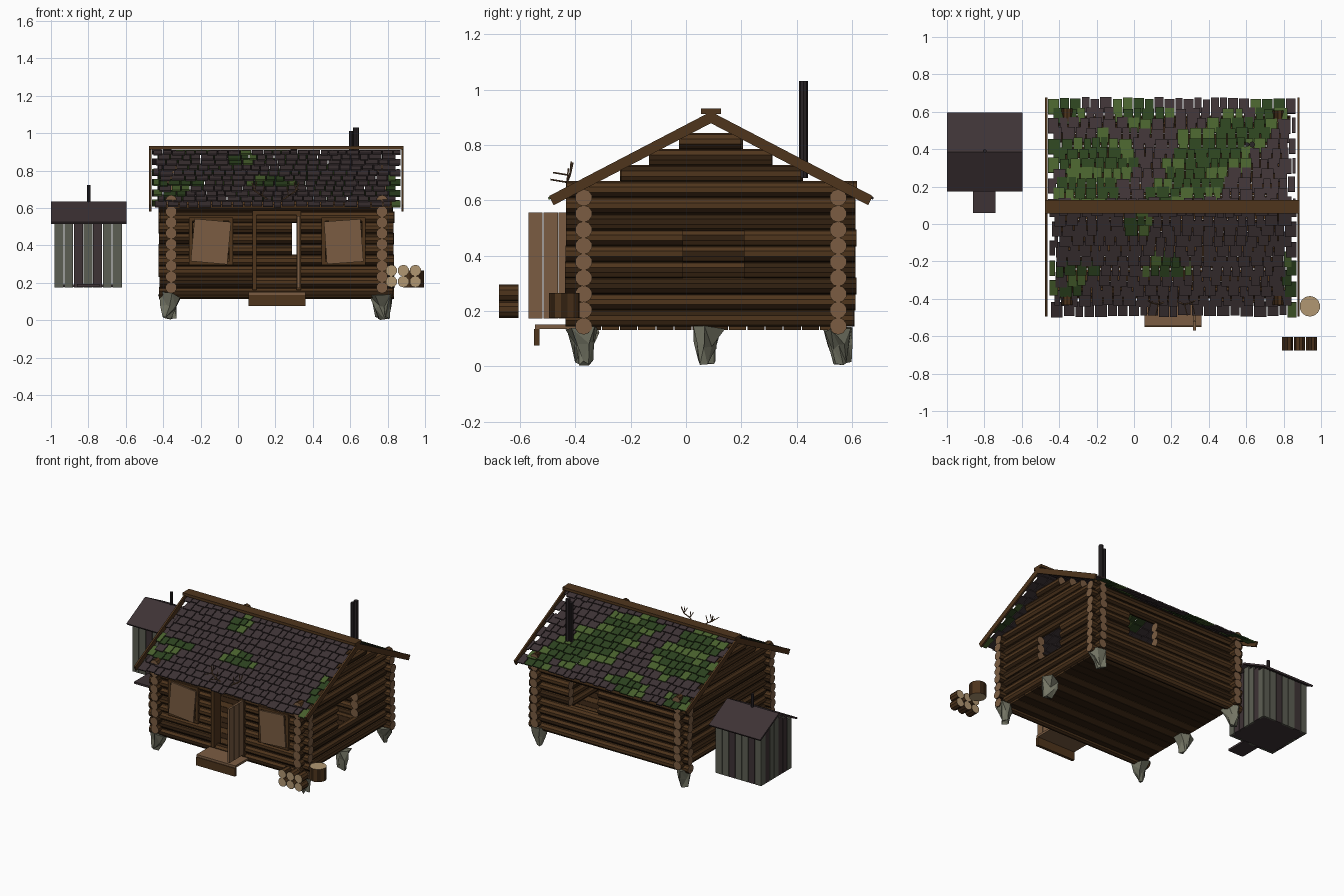
import bpy, bmesh, random
from math import pi, atan2
from mathutils import Matrix, Vector

random.seed(7)
if "Cube" in bpy.data.objects:
    bpy.data.objects.remove(bpy.data.objects["Cube"], do_unlink=True)

COLOURS = {
    "log_brown": (80, 56, 34), "bark_dark": (54, 38, 24), "plank_tan": (122, 93, 68),
    "cut_wood": (176, 150, 114), "shingle_grey": (64, 54, 56), "moss_dark": (48, 68, 36),
    "moss_light": (74, 97, 49), "stone": (116, 117, 101), "weathered_board": (93, 95, 84),
    "iron_dark": (46, 41, 43),
}
MATS = {}
for name, rgb in COLOURS.items():
    m = bpy.data.materials.new(name)
    m.use_nodes = True
    col = [(c / 255) ** 2.2 for c in rgb] + [1]
    m.diffuse_color = col
    bsdf = m.node_tree.nodes["Principled BSDF"]
    bsdf.inputs["Base Color"].default_value = col
    bsdf.inputs["Roughness"].default_value = 0.9
    MATS[name] = m


class Part:
    """Collects simple solids into one named mesh object."""
    def __init__(self, name, *mats):
        self.name, self.mats, self.bm = name, list(mats), bmesh.new()

    def paint(self, verts, rule):
        for f in {f for v in verts for f in v.link_faces}:
            f.material_index = self.mats.index(rule(f))

    def box(self, x, y, z, mat=None, frame=Matrix()):
        mid = Vector([(a + b) / 2 for a, b in (x, y, z)])
        size = [abs(b - a) for a, b in (x, y, z)]
        mtx = frame @ Matrix.Translation(mid) @ Matrix.Diagonal(size + [1])
        vs = bmesh.ops.create_cube(self.bm, size=1, matrix=mtx)["verts"]
        self.paint(vs, lambda f: mat or self.mats[0])

    def rod(self, a, b, r, side, end=None, dark=None, sides=10, r2=None):
        a, b = Vector(a), Vector(b)
        turn = (b - a).to_track_quat("Z", "Y").to_matrix().to_4x4()
        vs = bmesh.ops.create_cone(
            self.bm, cap_ends=True, segments=sides, radius1=r, radius2=r2 or r,
            depth=(b - a).length, matrix=Matrix.Translation((a + b) / 2) @ turn)["verts"]

        def rule(f):
            if len(f.verts) > 4 and end:
                return end
            return dark if dark and random.random() < 0.3 else side
        self.paint(vs, rule)

    def done(self):
        me = bpy.data.meshes.new(self.name)
        self.bm.to_mesh(me)
        self.bm.free()
        for n in self.mats:
            me.materials.append(MATS[n])
        ob = bpy.data.objects.new(self.name, me)
        bpy.context.collection.objects.link(ob)
        return ob


# Log walls: openings are (low, high, z low, z high)
STEP, R = 0.058, 0.031
X0, X1, Y0, Y1 = -0.357, 0.77, -0.37, 0.55
OVER = 0.063


def log_row(part, axis, fixed, z, lo, hi, openings=()):
    cuts = [lo + random.uniform(-.006, .006)]
    for a, b, z0, z1 in openings:
        if z0 < z < z1:
            cuts += [a, b]
    cuts.append(hi + random.uniform(-.006, .006))
    for a, b in zip(cuts[::2], cuts[1::2]):
        p, q = ((a, fixed, z), (b, fixed, z)) if axis == "x" else ((fixed, a, z), (fixed, b, z))
        part.rod(p, q, R, "log_brown", "plank_tan", "bark_dark")


WIN = (0.34, 0.52)
front_open = [(-.24, -.05, *WIN), (.09, .32, .16, .56), (.47, .66, *WIN)]
for name, y, gaps in (("front_wall", Y0, front_open), ("back_wall", Y1, [(.29, .52, *WIN)])):
    w = Part(name, "log_brown", "bark_dark", "plank_tan")
    for i in range(9):
        log_row(w, "x", y, 0.145 + i * STEP, X0 - OVER, X1 + OVER, gaps)
    w.done()
for name, x, gaps in (("right_wall", X1, [(-.01, .21, .32, .49)]), ("left_wall", X0, [])):
    w = Part(name, "log_brown", "bark_dark", "plank_tan")
    for i in range(9):
        log_row(w, "y", x, 0.174 + i * STEP, Y0 - OVER, Y1 + OVER, gaps)
    for i, half in enumerate((.33, .22, .115)):
        log_row(w, "y", x, 0.174 + (9 + i) * STEP, .09 - half, .09 + half)
    w.done()

# Floor planks
fl = Part("floor", "log_brown", "bark_dark")
n = 14
for i in range(n):
    y = Y0 + (Y1 - Y0) * i / n
    fl.box((X0, X1), (y, y + .062), (.13, .148), random.choice(fl.mats))
fl.done()

# Foundation stones: tapered, jittered lumps
for i, x in enumerate((X0, X1)):
    for j, y in enumerate((Y0, .08, Y1)):
        s = Part(f"foundation_stone_{i}{j}", "stone")
        lean = [random.uniform(-.025, .025) for _ in "xy"]
        s.rod((x + lean[0], y + lean[1], .01), (x, y, .135), .025, "stone", sides=5, r2=.06)
        bmesh.ops.triangulate(s.bm, faces=s.bm.faces)
        bmesh.ops.subdivide_edges(s.bm, edges=[e for e in s.bm.edges if abs(
            e.verts[0].co.z - e.verts[1].co.z) > .1], cuts=1)
        for v in s.bm.verts:
            v.co += Vector([random.uniform(-.014, .014) for _ in "xy"] + [random.uniform(-.008, .012)])
        bmesh.ops.triangulate(s.bm, faces=s.bm.faces)
        s.done()


# Roof: one local frame per slope, with y running down from the ridge
def slope(origin, rise, run, side):
    return (Matrix.Translation(origin) @ Matrix.Rotation(0 if side > 0 else pi, 4, "Z")
            @ Matrix.Rotation(-atan2(rise, run), 4, "X"))


MOSS = [  # x, y, half width, half depth
    (-.35, .62, .12, .06), (.03, .6, .15, .07), (-.38, .38, .09, .08), (-.15, .36, .17, .12),
    (-.24, .2, .17, .09), (.17, .17, .1, .06), (.3, .25, .17, .12), (.42, .38, .2, .13),
    (.56, .5, .17, .1), (.74, .62, .1, .06),
    (0, 0, .09, .06), (-.3, -.27, .18, .04), (.17, -.24, .14, .05), (.85, -.33, .05, .17),
    (-.36, -.36, .08, .04)]


def moss(p):
    d = min(((p.x - x) / a) ** 2 + ((p.y - y) / b) ** 2 for x, y, a, b in MOSS)
    d += random.uniform(-.25, .35)
    return "moss_dark" if d < .65 else "moss_light" if d < 1.15 else "shingle_grey"


for name, side in (("front", -1), ("back", 1)):
    frame = slope((.205, .09, .92), .305, .585, side)
    sh = Part(name + "_shingles", "shingle_grey", "moss_dark", "moss_light")
    for row in range(11):
        u = -.664 + (row % 2) * .028
        limit = .664 - (row % 2) * .028
        while u < limit - .02:
            w = min(random.uniform(.042, .075), limit - u)
            v = (row + 1) * .06 + random.uniform(-.008, .006)
            tile = frame @ Matrix.Translation((u, v, -.003)) @ Matrix.Rotation(.13, 4, "X")
            sh.box((0, w - .006), (-min(.085, v), 0), (-.008, 0),
                   moss(frame @ Vector((u + w / 2, v - .03, 0))), tile)
            u += w
    sh.done()
    for tag, u in (("a", -.68), ("b", .668)):
        b = Part(f"{name}_bargeboard_{tag}", "log_brown")
        b.box((u, u + .012), (0, .66), (-.037, 0), frame=frame)
        b.done()
ridge = Part("ridge_cap", "log_brown")
ridge.box((-.475, .885), (.055, .127), (.912, .931))
ridge.done()

# Stovepipes
pipe = Part("stovepipe", "iron_dark")
pipe.rod((.605, .425, .68), (.605, .425, 1.01), .012, "iron_dark", sides=8)
pipe.rod((.632, .425, .68), (.632, .425, 1.03), .016, "iron_dark", sides=8)
pipe.done()

# Doorway frame, open door and step
fr = Part("door_frame", "log_brown")
for x in (.078, .314):
    fr.box((x, x + .022), (-.415, -.335), (.16, .575))
fr.box((.078, .336), (-.415, -.335), (.562, .585))
fr.done()
door = Part("open_door", "plank_tan")
for i in range(4):
    y = -.57 + i * .055
    door.box((.316, .332), (y, y + .052), (.172, .556))
door.done()
step = Part("door_step", "plank_tan", "log_brown")
step.box((.055, .36), (-.545, -.37), (.134, .15))
step.box((.055, .36), (-.55, -.53), (.075, .134), "log_brown")
step.done()

# Front windows: frames with crooked shutters
for tag, x, tilt in (("left", .565, -.07), ("right", -.145, .09)):
    f = Part(tag + "_window_frame", "log_brown")
    for s in (-1, 1):
        f.box((x + s * .108 - .01, x + s * .108 + .01), (-.41, -.35), (.3, .545))
        f.box((x - .118, x + .118), (-.412, -.35), (.422 + s * .118 - .01, .422 + s * .118 + .01))
    f.done()
    f = Part(tag + "_shutter", "plank_tan")
    f.box((-.098, .098), (-.01, 0), (-.114, .114),
          frame=Matrix.Translation((x, -.412, .42)) @ Matrix.Rotation(tilt, 4, "Y"))
    f.done()

# Antlers over the door
ant = Part("antlers", "plank_tan")
for s in (-1, 1):
    path = [Vector((.2 + s * a, b, c)) for a, b, c in
            ((.02, -.41, .63), (.07, -.43, .665), (.11, -.42, .69), (.125, -.41, .735))]
    for p, q in zip(path, path[1:]):
        ant.rod(p, q, .004, "plank_tan", sides=5)
    for p in path[1:3]:
        ant.rod(p, p + Vector((-s * .01, .005, .05)), .003, "plank_tan", sides=4)
        ant.rod(p, p + Vector((s * .015, -.06, .01)), .003, "plank_tan", sides=4)
ant.done()

# Outhouse: plank walls, gabled roof, pipe and step
AX0, AX1, AY0, AY1, MID = -.98, -.62, .215, .555, .385
out = Part("outhouse_walls", "weathered_board", "shingle_grey")
N = 7
for i in range(N):
    w = (AX1 - AX0) / N
    x = AX0 + i * w
    for y in (AY0, AY1 - .012):
        old = i in (2, 4) if y == AY0 else i in (1, 4)
        out.box((x, x + w - .004), (y, y + .012), (.175, .53), out.mats[old])
    w = (AY1 - AY0) / N
    y = AY0 + i * w
    top = .622 - .52 * max(abs(y - MID), abs(y + w - MID))
    for x in (AX0, AX1 - .012):
        out.box((x, x + .012), (y, y + w - .004), (.175, top), out.mats[i in (1, 2, 5)])
out.box((AX0 + .01, AX1 - .01), (AY0 + .01, AY1 - .01), (.178, .19), "shingle_grey")
out.box((-.86, -.74), (.06, AY0), (.178, .192), "shingle_grey")
out.done()
rf = Part("outhouse_roof", "shingle_grey")
for side in (-1, 1):
    rf.box((-.203, .203), (0, .237), (-.012, 0), frame=slope((-.798, MID, .635), .11, .21, side))
rf.done()
vent = Part("outhouse_vent", "iron_dark")
vent.rod((-.798, .39, .58), (-.798, .39, .722), .01, "iron_dark", sides=8)
vent.done()

# Firewood stack and chopping block
wood = Part("firewood", "log_brown", "cut_wood", "bark_dark")
for i in range(3):
    for z in (.206, .265):
        x = .82 + i * .064
        wood.rod((x, -.675, z), (x, -.605, z), .031, "log_brown", "cut_wood", "bark_dark")
wood.done()
block = Part("chopping_block", "log_brown", "cut_wood", "bark_dark")
block.rod((.94, -.44, .174), (.94, -.44, .265), .055, "log_brown", "cut_wood", "bark_dark", sides=14)
block.done()
